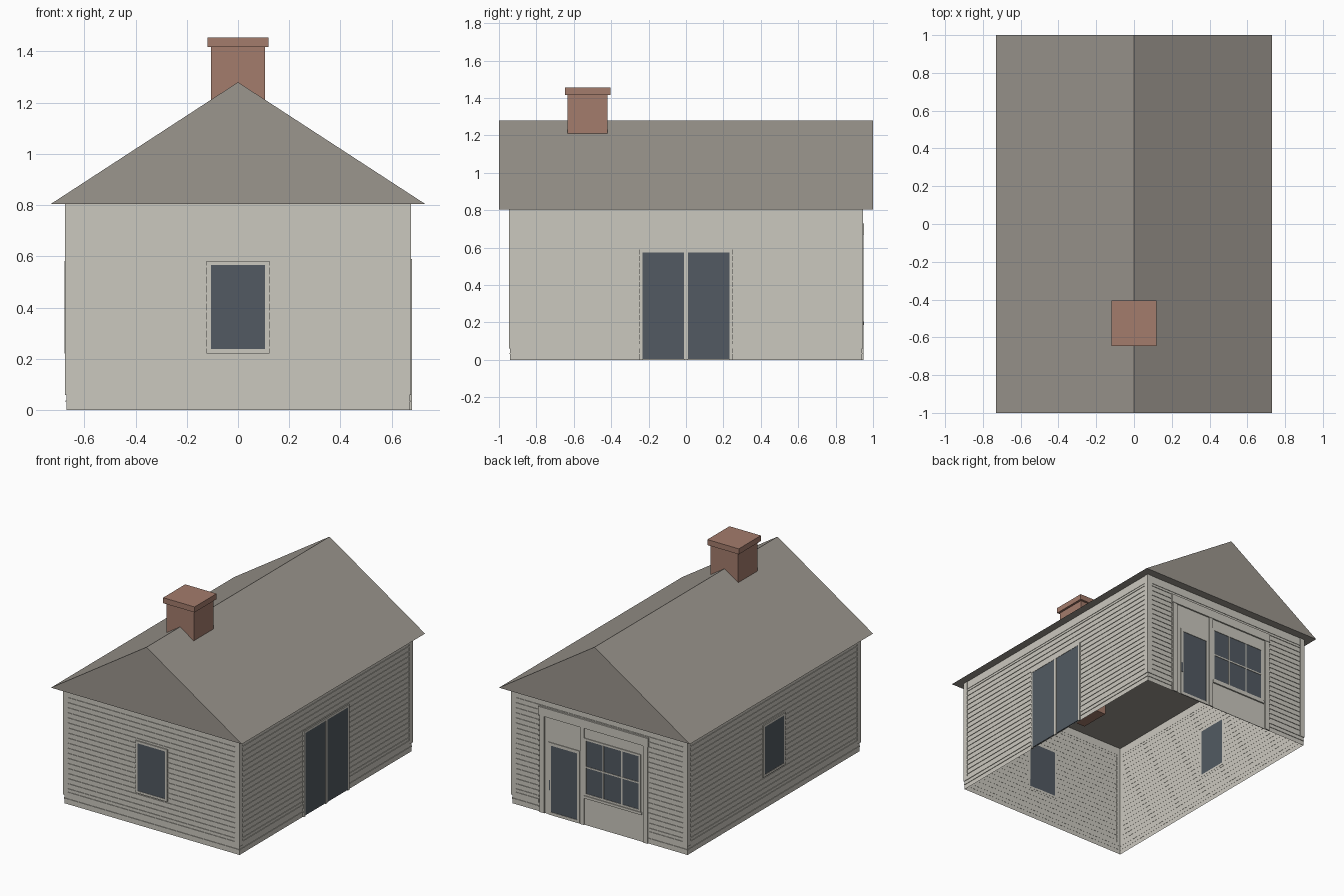
import bpy
import bmesh
from mathutils import Matrix, Vector
from math import radians

if "Cube" in bpy.data.objects:
    bpy.data.objects.remove(bpy.data.objects["Cube"], do_unlink=True)


def material(name, rgb):
    m = bpy.data.materials.new(name)
    m.use_nodes = True
    m.diffuse_color = (*rgb, 1)
    m.node_tree.nodes["Principled BSDF"].inputs["Base Color"].default_value = (*rgb, 1)
    return m


CREAM = material("cream_paint", (0.60, 0.58, 0.52))
ROOF = material("grey_shingle", (0.33, 0.305, 0.27))
BRICK = material("brick", (0.37, 0.20, 0.15))
GLASS = material("slate_glass", (0.085, 0.102, 0.122))

HX, HY, TOP = 0.67, 0.94, 0.805      # half width, half depth, eave height


def add_box(bm, x0, x1, y0, y1, z0, z1):
    size = Matrix.Diagonal((x1 - x0, y1 - y0, z1 - z0, 1))
    mid = Vector((x0 + x1, y0 + y1, z0 + z1)) / 2
    return bmesh.ops.create_cube(bm, size=1, matrix=Matrix.Translation(mid) @ size)


def finish(bm, name, mat, matrix=None):
    mesh = bpy.data.meshes.new(name)
    if matrix:
        bm.transform(matrix)
    bm.to_mesh(mesh)
    bm.free()
    mesh.materials.append(mat)
    ob = bpy.data.objects.new(name, mesh)
    bpy.context.collection.objects.link(ob)
    return ob


def boxes(name, mat, *specs, matrix=None):
    bm = bmesh.new()
    for s in specs:
        add_box(bm, *s)
    return finish(bm, name, mat, matrix)


# Each wall has a local frame: u along the wall, outward is -y, z up
def side(angle, dist):
    return Matrix.Rotation(radians(angle), 4, "Z") @ Matrix.Translation((0, -dist, 0))


FRONT, RIGHT, BACK, LEFT = side(0, HY), side(90, HX), side(180, HY), side(-90, HX)


def plates(name, mat, wall, *rects, out=0.004):
    """Thin plates on a wall, each given as u0, u1, z0, z1."""
    boxes(name, mat, *[(u0, u1, -out, 0.001, z0, z1) for u0, u1, z0, z1 in rects], matrix=wall)


# Wall shell, open underneath
bm = bmesh.new()
add_box(bm, -HX, HX, -HY, HY, 0, TOP)
caps = [f for f in bm.faces if abs(f.normal.z) > 0.5]
bmesh.ops.delete(bm, geom=caps, context="FACES_ONLY")
finish(bm, "wall_shell", CREAM)


# Clapboard ridges, broken around openings (u0, u1, z0, z1)
def siding(name, wall, half, opening):
    a, b, low, high = opening
    rects = []
    for k in range(19):
        z = 0.731 - 0.035 * k
        if low < z + 0.004 < high:
            rects += [(-half, a, z, z + 0.008), (b, half, z, z + 0.008)]
        else:
            rects.append((-half, half, z, z + 0.008))
    plates(name, CREAM, wall, *rects)


WINDOW = (-0.122, 0.122, 0.222, 0.583)
DOORS = (-0.25, 0.25, 0, 0.59)
SHOP = (-0.465, 0.375, 0, 0.73)
siding("front_siding", FRONT, HX - 0.03, WINDOW)
siding("left_siding", LEFT, HY - 0.03, WINDOW)
siding("right_siding", RIGHT, HY - 0.03, DOORS)
siding("back_siding", BACK, HX - 0.03, SHOP)

# Corner boards, frieze and base boards
for name, wall, half, gap in (("front", FRONT, HX, None), ("left", LEFT, HY, None),
                              ("right", RIGHT, HY, DOORS), ("back", BACK, HX, SHOP)):
    e = half + 0.005
    plates(name + "_corner_boards", CREAM, wall, (-e, 0.03 - half, 0.06, TOP),
           (half - 0.03, e, 0.06, TOP), out=0.005)
    plates(name + "_frieze", CREAM, wall, (0.03 - half, half - 0.03, 0.75, TOP), out=0.003)
    spans = [(-half, gap[0]), (gap[1], half)] if gap else [(-half, half)]
    plates(name + "_base_boards", CREAM, wall,
           *[(a, b, z, z + h) for a, b in spans for z, h in ((0.06, 0.025), (0.032, 0.006))])


# Framed panes: a border of four bars around glass
def border(u0, u1, z0, z1, w):
    return [(u0, u0 + w, z0, z1), (u1 - w, u1, z0, z1),
            (u0 + w, u1 - w, z1 - w, z1), (u0 + w, u1 - w, z0, z0 + w)]


for name, wall in (("front", FRONT), ("left", LEFT)):
    plates(name + "_window_frame", CREAM, wall, *border(*WINDOW, 0.016), out=0.007)
    plates(name + "_window_glass", GLASS, wall, (-0.108, 0.108, 0.236, 0.569), out=0.005)

# Double doors in the right wall
plates("double_door_frame", CREAM, RIGHT, (-0.25, -0.233, 0, 0.59), (0.233, 0.25, 0, 0.59),
       (-0.01, 0.01, 0, 0.575), (-0.233, 0.233, 0.575, 0.59), out=0.009)
plates("double_door_panels", GLASS, RIGHT, (-0.233, -0.01, 0.005, 0.575),
       (0.01, 0.233, 0.005, 0.575), out=0.007)

# Shopfront on the back wall: panel, posts, header
plates("shopfront_panel", CREAM, BACK, SHOP, out=0.002)
plates("shopfront_posts", CREAM, BACK, (-0.455, -0.42, 0, 0.67), (-0.145, -0.115, 0, 0.67),
       (0.335, 0.37, 0, 0.67), out=0.009)
plates("shopfront_header", CREAM, BACK, (*SHOP[:2], 0.67, 0.73), out=0.012)

# Shop door
plates("shop_door_glass", GLASS, BACK, (-0.37, -0.165, 0.02, 0.485))
plates("shop_door_frame", CREAM, BACK, *border(-0.39, -0.15, 0, 0.5, 0.02), out=0.007)
plates("shop_door_handle", GLASS, BACK, (-0.385, -0.375, 0.17, 0.24), out=0.009)

# Display window: two rows of three panes with a sill
U0, U1, Z0, Z1 = -0.115, 0.315, 0.205, 0.6
plates("display_glass", GLASS, BACK, (U0, U1, Z0, Z1))
bars = border(U0, U1, Z0, Z1, 0.014)
bars += [(u - 0.005, u + 0.005, Z0, Z1) for u in (U0 + (U1 - U0) / 3, U1 - (U1 - U0) / 3)]
bars.append((U0, U1, (Z0 + Z1) / 2 - 0.005, (Z0 + Z1) / 2 + 0.005))
plates("display_window_bars", CREAM, BACK, *bars, out=0.007)
plates("display_sill", CREAM, BACK, (U0, U1 + 0.01, Z0 - 0.018, Z0), out=0.012)

# Gabled roof: a solid triangular prism
bm = bmesh.new()
gable = bm.faces.new([bm.verts.new(p) for p in ((-0.73, -1, TOP), (0.73, -1, TOP), (0, -1, 1.28))])
ext = bmesh.ops.extrude_face_region(bm, geom=[gable], use_keep_orig=True)
bmesh.ops.translate(bm, vec=(0, 2, 0), verts=[v for v in ext["geom"] if isinstance(v, bmesh.types.BMVert)])
bmesh.ops.recalc_face_normals(bm, faces=bm.faces)
finish(bm, "roof", ROOF)

# Chimney, running down through the ceiling
boxes("chimney_shaft", BRICK, (-0.105, 0.105, -0.633, -0.42, 0.63, 1.42))
boxes("chimney_cap", BRICK, (-0.12, 0.12, -0.646, -0.405, 1.417, 1.455))
